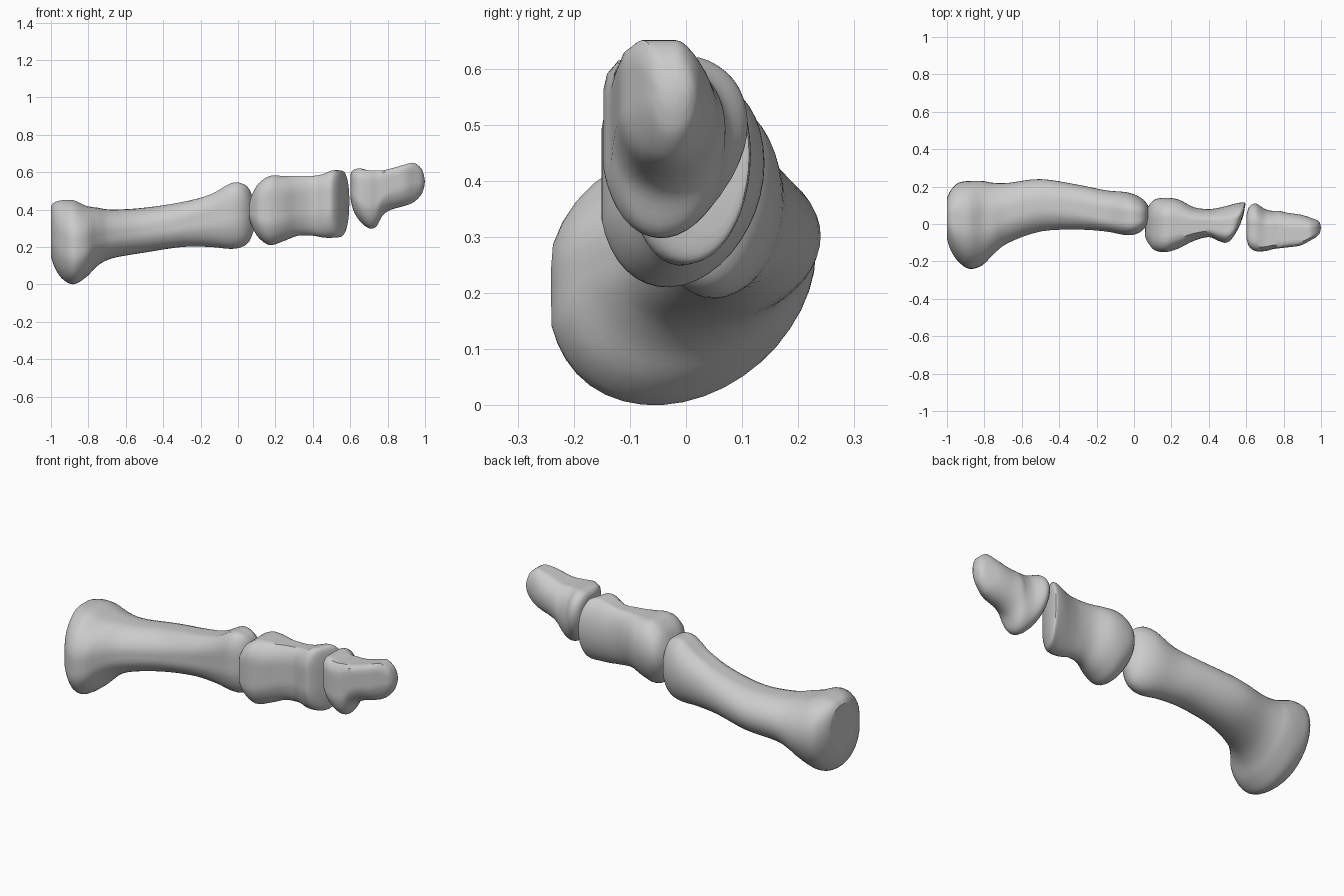
import bpy
import bmesh
import math

SIDES = 40   # points around each cross-section
STEPS = 4    # rings between two given cross-sections

cube = bpy.data.objects.get("Cube")
if cube:
    bpy.data.objects.remove(cube, do_unlink=True)

# One plain grey for all the bones
bone_grey = bpy.data.materials.new("bone grey")
bone_grey.use_nodes = True
colour = (0.6, 0.6, 0.6, 1.0)
bone_grey.diffuse_color = colour
bone_grey.node_tree.nodes["Principled BSDF"].inputs["Base Color"].default_value = colour


def blend(a, b, c, d, t):
    """Catmull-Rom value between b and c."""
    return b + t / 2 * (c - a + t * (2 * a - 5 * b + 4 * c - d + t * (3 * (b - c) + d - a)))


def refine(sections):
    """Smooth the cross-sections along the length of the bone."""
    result = []
    last = len(sections) - 1
    for i in range(last):
        four = [sections[min(max(i + k, 0), last)] for k in (-1, 0, 1, 2)]
        for step in range(STEPS):
            result.append([blend(*values, step / STEPS) for values in zip(*four)])
    result.append(sections[-1])
    return result


def ring_points(section):
    """Slanted oval within the four limits, with a fuller upper front corner."""
    x, front, back, bottom, top, slant, corner, skew = section
    for i in range(SIDES):
        angle = math.tau * i / SIDES
        push = 1 + corner * max(0, math.cos(angle - math.radians(130))) ** 4
        across = max(-1, push * math.cos(angle))
        rise = min(1, push * math.sin(angle + slant))
        y = (front + back) / 2 + (back - front) / 2 * across
        z = (bottom + top) / 2 + (top - bottom) / 2 * rise
        yield (x + skew * across, y, z)


def make_bone(name, sections, dish, bulge):
    """Loft the sections; dish and bulge shift the two end centres along x."""
    bm = bmesh.new()
    rings = [[bm.verts.new(p) for p in ring_points(s)] for s in refine(sections)]
    for a, b in zip(rings, rings[1:]):
        for i in range(SIDES):
            j = (i + 1) % SIDES
            bm.faces.new((a[i], a[j], b[j], b[i]))
    for ring, shift in ((rings[0], dish), (rings[-1], bulge)):
        middle = sum((v.co for v in ring), ring[0].co * 0) / SIDES
        middle.x += shift
        centre = bm.verts.new(middle)
        for i in range(SIDES):
            bm.faces.new((ring[i], ring[(i + 1) % SIDES], centre))
    bmesh.ops.recalc_face_normals(bm, faces=bm.faces)
    mesh = bpy.data.meshes.new(name)
    bm.to_mesh(mesh)
    bm.free()
    mesh.materials.append(bone_grey)
    bone = bpy.data.objects.new(name, mesh)
    bpy.context.collection.objects.link(bone)
    bpy.ops.object.select_all(action="DESELECT")
    bone.select_set(True)
    bpy.context.view_layer.objects.active = bone
    bpy.ops.object.shade_smooth_by_angle(angle=math.radians(40))


# Each section: x, front y, back y, bottom z, top z, slant, corner, skew

# Long bone with a broad, low base and a tall narrow head
make_bone("long_toe_bone", [
    (-1, -.08, .14, .15, .42, .2, .15, 0),
    (-.98, -.14, .18, .09, .44, .2, .15, 0),
    (-.94, -.2, .22, .03, .45, .2, .15, 0),
    (-.88, -.24, .23, 0, .45, .22, .15, 0),
    (-.81, -.22, .23, .04, .42, .2, .15, 0),
    (-.75, -.16, .22, .1, .41, .1, .1, 0),
    (-.67, -.1, .22, .14, .4, .1, .1, 0),
    (-.5, -.04, .24, .17, .41, .1, .1, 0),
    (-.3, -.03, .21, .2, .44, .1, .15, 0),
    (-.15, -.04, .18, .2, .48, .05, .2, 0),
    (-.04, -.06, .17, .19, .54, .05, .2, 0),
    (.02, -.05, .15, .2, .54, .05, .2, 0),
    (.06, -.02, .12, .23, .51, .05, .15, 0),
    (.085, .02, .08, .29, .44, .1, .1, 0),
], .02, .005)

# Middle bone with a hollow base and a slanted, pulley-like end
make_bone("middle_toe_bone", [
    (.06, -.07, .05, .35, .43, .2, .3, 0),
    (.075, -.1, .09, .31, .48, .2, .3, 0),
    (.11, -.14, .13, .25, .54, .2, .35, 0),
    (.17, -.15, .14, .21, .58, .2, .35, 0),
    (.24, -.13, .13, .23, .58, .2, .3, 0),
    (.32, -.09, .09, .26, .58, .15, .25, 0),
    (.4, -.07, .08, .26, .58, .1, .25, 0),
    (.46, -.09, .09, .25, .59, .1, .25, .01),
    (.52, -.1, .11, .25, .61, .1, .25, .025),
    (.56, -.07, .115, .26, .6, .1, .25, .03),
    (.58, -.01, .1, .31, .55, .1, .15, .015),
], .015, .005)

# End bone with a low heel under its base and a blunt tip
make_bone("end_toe_bone", [
    (.602, -.08, .05, .46, .59, .15, .3, 0),
    (.615, -.12, .09, .4, .61, .15, .35, 0),
    (.65, -.145, .11, .34, .62, .15, .35, 0),
    (.7, -.145, .08, .3, .61, .1, .35, 0),
    (.74, -.135, .07, .31, .61, .1, .35, 0),
    (.775, -.13, .07, .37, .61, .05, .35, 0),
    (.82, -.125, .06, .4, .62, 0, .3, 0),
    (.89, -.115, .05, .42, .64, 0, .3, 0),
    (.94, -.09, .035, .44, .65, 0, .25, 0),
    (.98, -.065, .02, .48, .62, 0, .2, 0),
    (.995, -.045, .005, .52, .58, 0, .1, 0),
], .01, .005)
